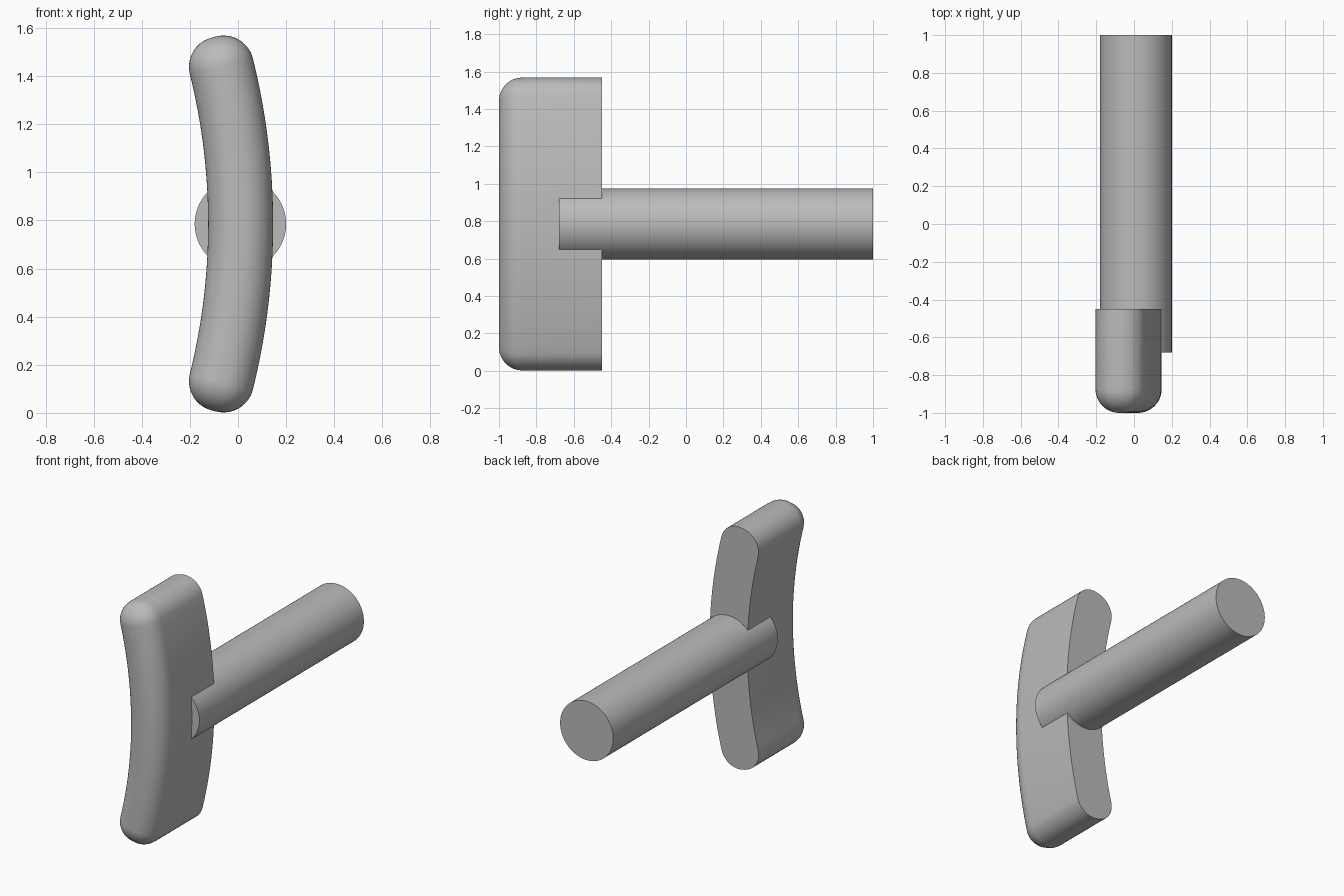
import bpy
import bmesh
from math import sin, cos, pi, radians

cube = bpy.data.objects.get("Cube")
if cube:
    bpy.data.objects.remove(cube, do_unlink=True)

# One plain grey for the whole model
grey = bpy.data.materials.new("plain grey")
grey.use_nodes = True
colour = (0.5, 0.5, 0.5, 1)
grey.diffuse_color = colour
grey.node_tree.nodes["Principled BSDF"].inputs["Base Color"].default_value = colour

MID_Z = 0.785
ARC_X = -2.709            # centre of the bend
ROUND = 0.125             # corner and front edge radius
CORE_IN, CORE_OUT = 2.71, 2.73
HALF_ANGLE = radians(13.95)
FRONT, BACK = -1.0, -0.45


def finish(obj):
    obj.data.materials.append(grey)
    bpy.ops.object.select_all(action='DESELECT')
    obj.select_set(True)
    bpy.context.view_layer.objects.active = obj
    bpy.ops.object.shade_smooth_by_angle(angle=radians(30))


def polar(radius, angle):
    return ARC_X + radius * cos(angle), MID_Z + radius * sin(angle)


def outline(grow, arc_steps=32, corner_steps=10):
    """Bent bar outline: a thin arc band grown outward with round corners."""
    points = []
    for side in (1, -1):
        core = CORE_OUT if side > 0 else CORE_IN
        # long edge
        for i in range(arc_steps + 1):
            angle = side * HALF_ANGLE * (2 * i / arc_steps - 1)
            points.append(polar(core + side * grow, angle))
        # the two corners at the end of the bar
        end = side * HALF_ANGLE
        other = CORE_IN if side > 0 else CORE_OUT
        start = end if side > 0 else end + pi
        for radius, first in ((core, start), (other, start + pi / 2)):
            cx, cz = polar(radius, end)
            for i in range(corner_steps + 1):
                t = first + pi / 2 * i / corner_steps
                if (radius == core and i == 0) or (radius == other and i == corner_steps):
                    continue
                points.append((cx + grow * cos(t), cz + grow * sin(t)))
    return points


# Bent grip with a rounded front edge and a flat back
bm = bmesh.new()
STEPS = 12
layers = [(ROUND, BACK)]
for k in range(STEPS + 1):
    t = pi / 2 * k / STEPS
    layers.append((max(ROUND * cos(t), 0.0005), FRONT + ROUND - ROUND * sin(t)))
rings = [[bm.verts.new((x, y, z)) for x, z in outline(grow)] for grow, y in layers]
for a, b in zip(rings, rings[1:]):
    for i in range(len(a)):
        j = (i + 1) % len(a)
        bm.faces.new((a[i], a[j], b[j], b[i]))
bm.faces.new(rings[0])
bm.faces.new(rings[-1])
bmesh.ops.recalc_face_normals(bm, faces=bm.faces)
mesh = bpy.data.meshes.new("curved_grip")
bm.to_mesh(mesh)
bm.free()
grip = bpy.data.objects.new("curved_grip", mesh)
bpy.context.collection.objects.link(grip)
finish(grip)

# Round shaft set into the back of the grip
SHAFT_FRONT, SHAFT_BACK = -0.68, 1.0
bpy.ops.mesh.primitive_cylinder_add(
    vertices=96, radius=0.19, depth=SHAFT_BACK - SHAFT_FRONT,
    location=(0.01, (SHAFT_FRONT + SHAFT_BACK) / 2, MID_Z),
    rotation=(pi / 2, 0, 0))
shaft = bpy.context.object
shaft.name = "round_shaft"
finish(shaft)
